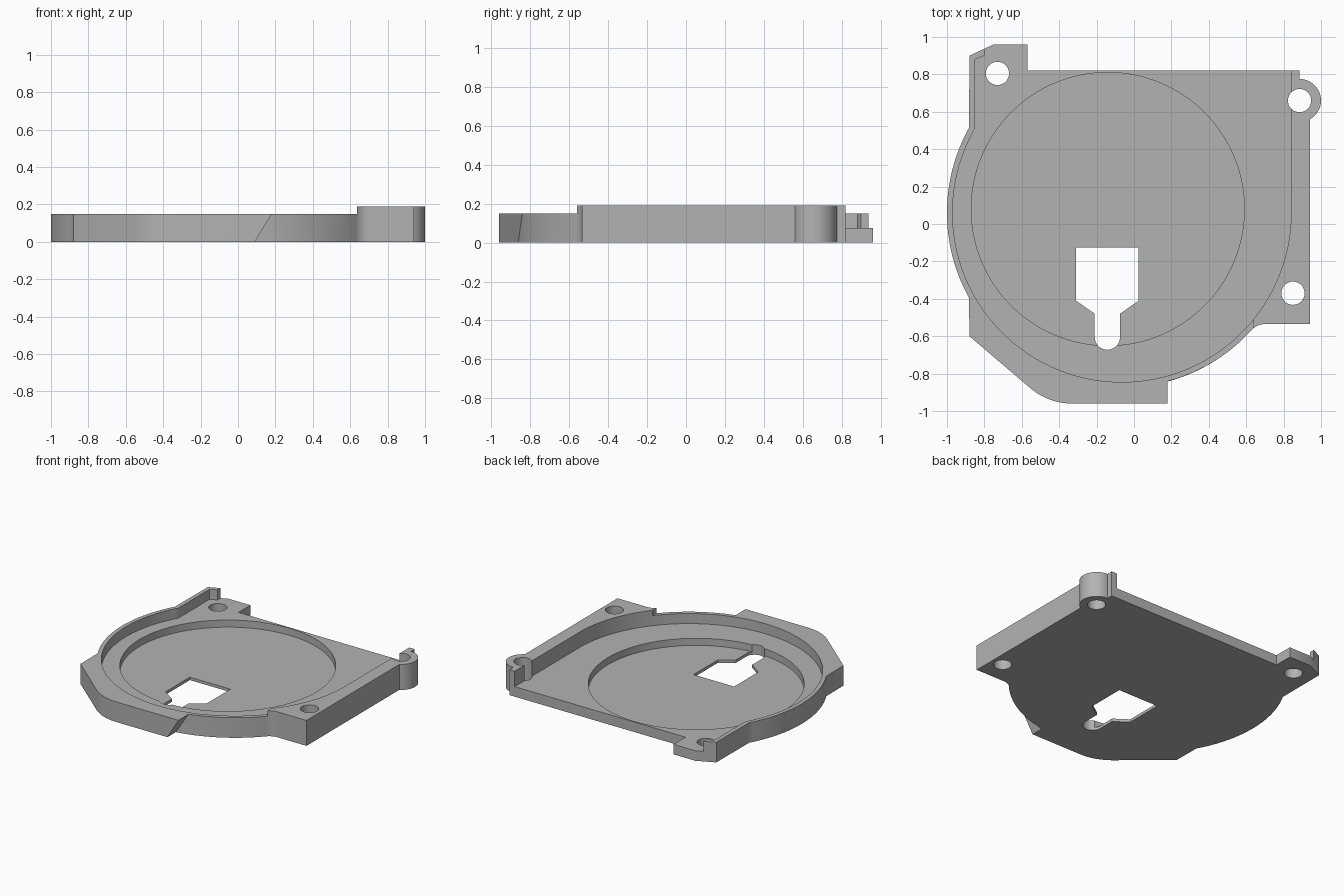
import bpy, bmesh, math
from math import radians, cos, sin, asin, degrees

if "Cube" in bpy.data.objects:
    bpy.data.objects.remove(bpy.data.objects["Cube"])

grey = bpy.data.materials.new("plain_grey")
grey.use_nodes = True
colour = (0.45, 0.45, 0.45, 1)
grey.diffuse_color = colour
grey.node_tree.nodes["Principled BSDF"].inputs["Base Color"].default_value = colour


def arc(centre, r, a0, a1, n=32):
    """Points on an arc, angles in degrees."""
    angles = [radians(a0 + (a1 - a0) * i / n) for i in range(n + 1)]
    return [(centre[0] + r * cos(a), centre[1] + r * sin(a)) for a in angles]


def circle(centre, r, n=48):
    return arc(centre, r, 0, 360, n)[:-1]


def prism(name, bottom, z0, z1, top=None):
    """Solid between two outlines with matching points."""
    bm = bmesh.new()
    low = [bm.verts.new((x, y, z0)) for x, y in bottom]
    high = [bm.verts.new((x, y, z1)) for x, y in top or bottom]
    bm.faces.new(low)
    bm.faces.new(high)
    for i in range(len(low)):
        j = (i + 1) % len(low)
        bm.faces.new((low[i], low[j], high[j], high[i]))
    bmesh.ops.recalc_face_normals(bm, faces=bm.faces)
    mesh = bpy.data.meshes.new(name)
    bm.to_mesh(mesh)
    bm.free()
    mesh.materials.append(grey)
    ob = bpy.data.objects.new(name, mesh)
    bpy.context.collection.objects.link(ob)
    return ob


HUB = (-0.065, 0.06)
OUTER, INNER = 0.935, 0.905
DECK, RIM, BLOCK, FLOOR = 0.075, 0.15, 0.19, 0.022
BOSS = (0.885, 0.66)


def outline(tab_x):
    """Outer contour, anticlockwise; tab_x is where the front tab ends."""
    start = -90 + degrees(asin((tab_x - HUB[0]) / OUTER))
    half = degrees(asin(0.455 / OUTER))
    return ([(-0.88, -0.60)]
            + arc((-0.33, -0.613), 0.347, 230.7, 270, 16)
            + [(tab_x, -0.96)]
            + arc(HUB, OUTER, start, -42.05, 32)
            + arc((0.70, -0.63), 0.095, 137.95, 90, 10)
            + [(0.94, -0.535)]
            + arc(BOSS, 0.115, -61.2, 90, 32)
            + [(0.885, 0.82), (-0.57, 0.82), (-0.57, 0.96),
               (-0.75, 0.96), (-0.88, 0.90)]
            + arc(HUB, OUTER, 180 - half, 180 + half, 32))


# Plate blank, with the front tab's end face leaning outwards
plate = prism("housing_plate", outline(0.09), 0, BLOCK, outline(0.204))

# Lower rim everywhere but the right-hand block
cutters = [prism("rim_cutter", [(-2, -2), (0.635, -2), (0.635, 2), (-2, 2)], RIM, 1)]

# Cavity above the deck, open at the back
cavity = ([(0.84, 2), (0.84, 0.06)] + arc(HUB, INNER, -1, -209.9, 120)
          + [(-0.85, 0.88), (-0.80, 0.90), (-0.80, 2)])
cutters.append(prism("cavity_cutter", cavity, DECK, 1))

# Round recess in the deck
cutters.append(prism("recess_cutter", circle((-0.14, 0.08), 0.73, 128), FLOOR, 1))

# Keyhole opening
keyhole = ([(-0.31, -0.125), (-0.31, -0.41), (-0.21, -0.48)]
           + arc((-0.1425, -0.605), 0.0675, 180, 360, 20)
           + [(-0.075, -0.48), (0.025, -0.41), (0.025, -0.125)])
cutters.append(prism("keyhole_cutter", keyhole, -1, 1))

# Three screw holes
for spot in (BOSS, (0.85, -0.37), (-0.73, 0.805)):
    cutters.append(prism("screw_hole_cutter", circle(spot, 0.062), -1, 1))

bpy.ops.object.select_all(action="DESELECT")
plate.select_set(True)
bpy.context.view_layer.objects.active = plate
for cutter in cutters:
    mod = plate.modifiers.new("cut", "BOOLEAN")
    mod.operation, mod.solver, mod.object = "DIFFERENCE", "EXACT", cutter
    bpy.ops.object.modifier_apply(modifier=mod.name)
    bpy.data.objects.remove(cutter)

bpy.ops.object.shade_smooth_by_angle(angle=radians(30))
